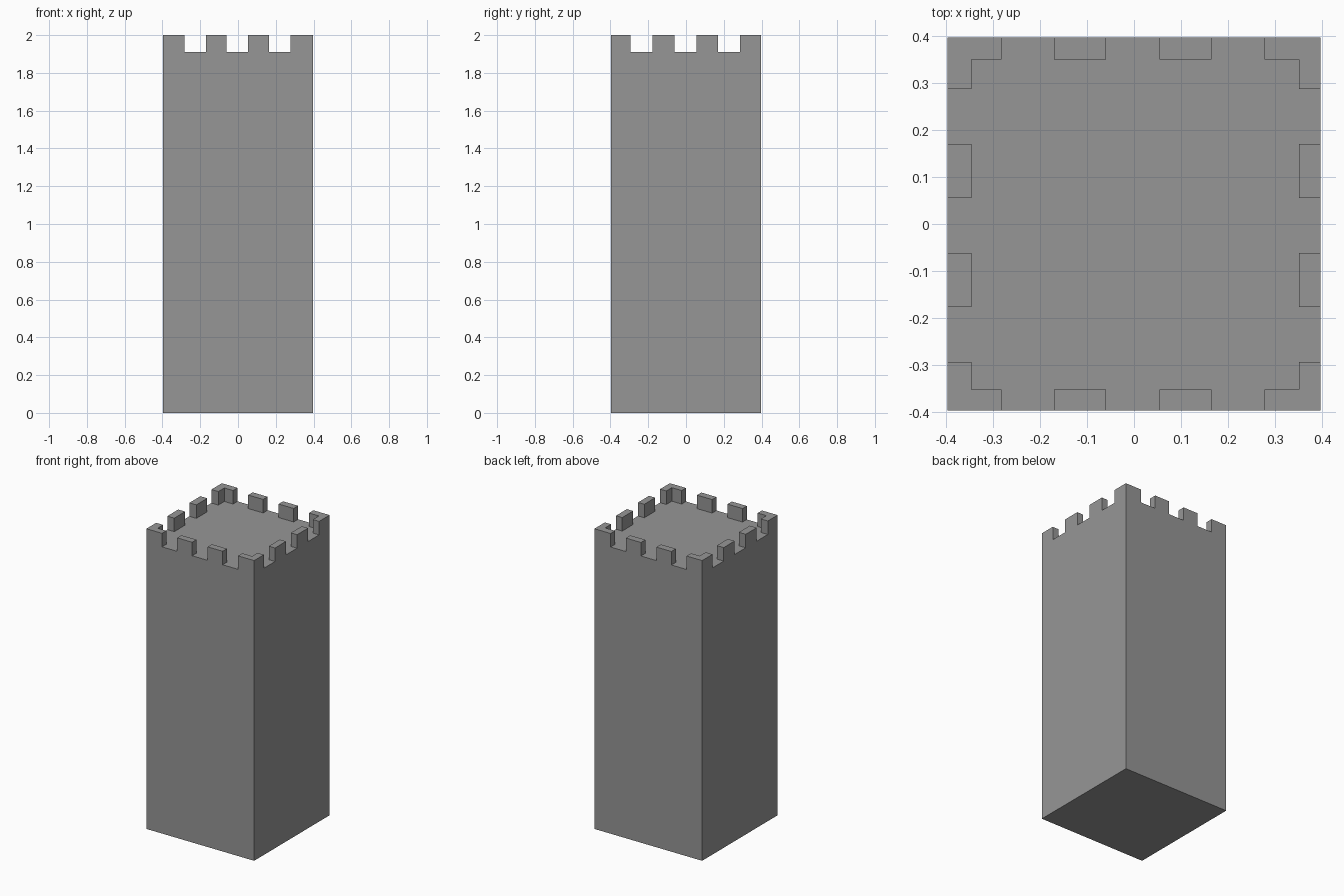
import bpy
import bmesh
from mathutils import Vector

if "Cube" in bpy.data.objects:
    bpy.data.objects.remove(bpy.data.objects["Cube"])

HALF = 0.397      # half the width of the tower
DECK = 1.91       # height of the roof deck
HEIGHT = 2.0      # top of the battlements

# Inner faces of the parapet, then the spans of the merlons along each axis
INNER_X, INNER_Y = (-0.346, 0.351), (-0.352, 0.35)
SPANS_X = [(-HALF, -0.282), (-0.17, -0.06), (0.054, 0.165), (0.278, HALF)]
SPANS_Y = [(-HALF, -0.294), (-0.177, -0.062), (0.055, 0.17), (0.287, HALF)]

# Stone material
stone = bpy.data.materials.new("grey_stone")
grey = (0.305, 0.305, 0.305, 1)
stone.diffuse_color = grey
stone.use_nodes = True
stone.node_tree.nodes["Principled BSDF"].inputs["Base Color"].default_value = grey

# Tower shaft
bm = bmesh.new()
bmesh.ops.create_cube(bm, size=1)
bmesh.ops.scale(bm, vec=(2 * HALF, 2 * HALF, DECK), verts=bm.verts)
bmesh.ops.translate(bm, vec=(0, 0, DECK / 2), verts=bm.verts)

# Score the shaft along every merlon edge
for axis, spans, inner in ((0, SPANS_X, INNER_X), (1, SPANS_Y, INNER_Y)):
    normal = Vector((0, 0, 0))
    normal[axis] = 1
    for cut in [c for span in spans for c in span if abs(c) < HALF] + list(inner):
        bmesh.ops.bisect_plane(bm, geom=bm.verts[:] + bm.edges[:] + bm.faces[:],
                               plane_co=normal * cut, plane_no=normal)


def within(value, spans):
    return any(low < value < high for low, high in spans)


def is_merlon(face):
    c = face.calc_center_median()
    if face.normal.z < 0.9 or c.z < DECK - 0.01:
        return False
    on_side = not within(c.x, [INNER_X]) and within(c.y, SPANS_Y)
    on_end = not within(c.y, [INNER_Y]) and within(c.x, SPANS_X)
    return on_side or on_end


# Raise the battlements, then merge the flat faces again
bm.normal_update()
raised = bmesh.ops.extrude_face_region(bm, geom=[f for f in bm.faces if is_merlon(f)])
tops = [v for v in raised["geom"] if isinstance(v, bmesh.types.BMVert)]
bmesh.ops.translate(bm, vec=(0, 0, HEIGHT - DECK), verts=tops)
bmesh.ops.recalc_face_normals(bm, faces=bm.faces)
bmesh.ops.dissolve_limit(bm, angle_limit=0.01, verts=bm.verts, edges=bm.edges)

mesh = bpy.data.meshes.new("castle_tower")
bm.to_mesh(mesh)
bm.free()
mesh.materials.append(stone)
tower = bpy.data.objects.new("castle_tower", mesh)
bpy.context.collection.objects.link(tower)
